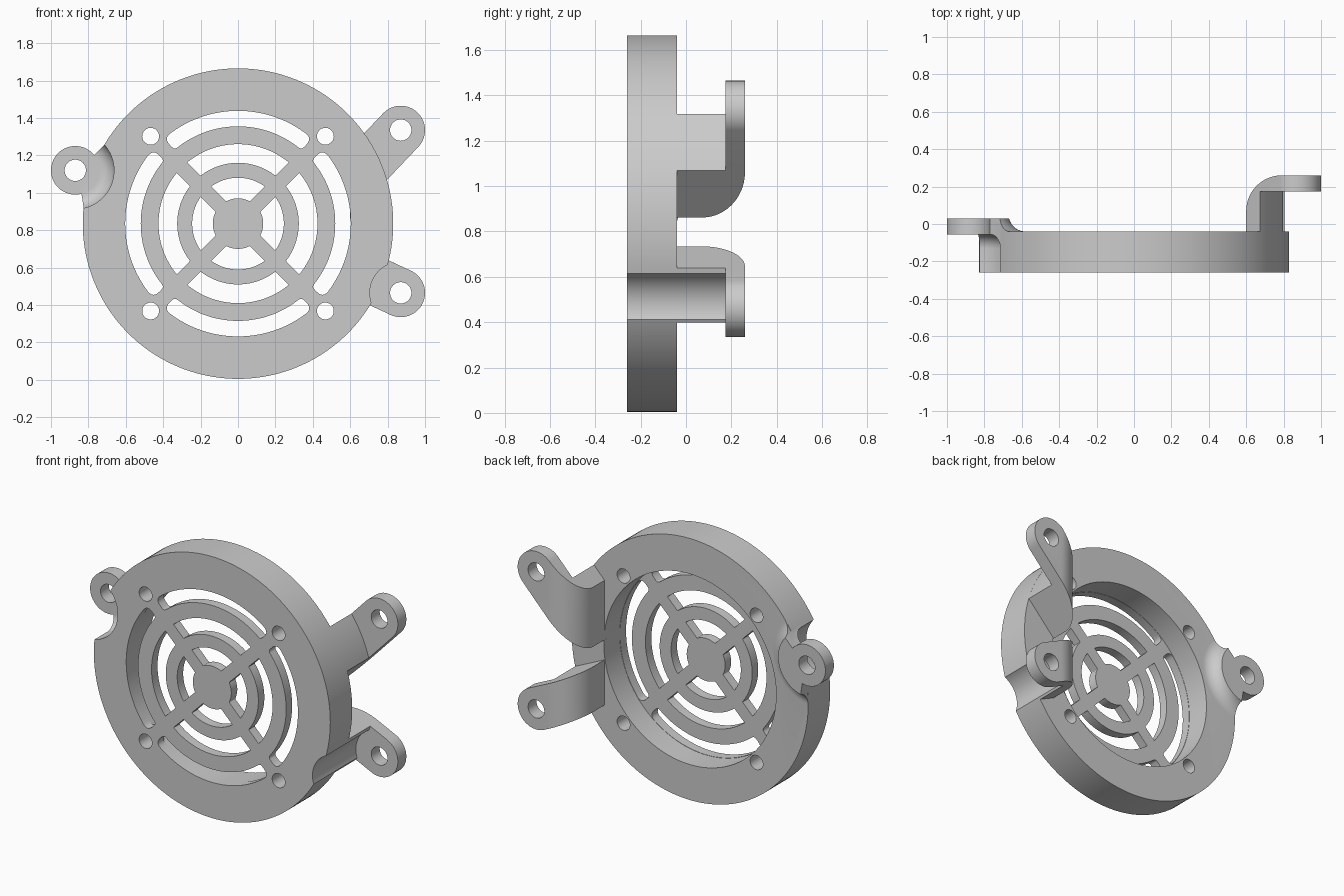
import bpy, bmesh
from math import pi, sin, cos, asin, atan2, hypot, radians
from mathutils import Matrix

if "Cube" in bpy.data.objects:
    bpy.data.objects.remove(bpy.data.objects["Cube"])

CZ = 0.835          # height of the guard's centre
R = 0.83            # outer radius


def finish(name, bm):
    bmesh.ops.recalc_face_normals(bm, faces=bm.faces)
    me = bpy.data.meshes.new(name)
    bm.to_mesh(me)
    bm.free()
    ob = bpy.data.objects.new(name, me)
    bpy.context.collection.objects.link(ob)
    return ob


def prism(name, outlines, y0, y1):
    """Extrude one or more (x, z) outlines from y0 to y1."""
    bm = bmesh.new()
    for pts in outlines:
        a = [bm.verts.new((x, y0, z)) for x, z in pts]
        b = [bm.verts.new((x, y1, z)) for x, z in pts]
        bm.faces.new(a)
        bm.faces.new(b[::-1])
        for i in range(len(a)):
            j = (i + 1) % len(a)
            bm.faces.new((a[i], b[i], b[j], a[j]))
    return finish(name, bm)


def lathe(name, profile, cx, cz, n=96):
    """Revolve an (r, y) profile about a y-parallel axis."""
    bm = bmesh.new()
    vs = [bm.verts.new((cx + r, y, cz)) for r, y in profile]
    es = [bm.edges.new(p) for p in zip(vs, vs[1:])]
    bmesh.ops.spin(bm, geom=vs + es, cent=(cx, 0, cz), axis=(0, 1, 0),
                   angle=2 * pi, steps=n, use_merge=False)
    bmesh.ops.remove_doubles(bm, verts=bm.verts, dist=1e-5)
    return finish(name, bm)


def boolean(ob, other, op):
    m = ob.modifiers.new(op, 'BOOLEAN')
    m.object, m.operation, m.solver = other, op, 'EXACT'
    bpy.context.view_layer.objects.active = ob
    bpy.ops.object.modifier_apply(modifier=m.name)
    bpy.data.objects.remove(other)


def arc(cx, cz, r, a0, a1, n):
    return [(cx + r * cos(a0 + (a1 - a0) * i / n), cz + r * sin(a0 + (a1 - a0) * i / n))
            for i in range(n + 1)]


def circle(cx, cz, r, n=48):
    return arc(cx, cz, r, 0, 2 * pi, n)[:-1]


def slot(r0, r1, k, f, g, h=0.04):
    """Quarter-ring slot between the spokes, corners rounded by f (outer) and g (inner)."""
    def e(r, w):
        return pi / 4 - asin(w / r)

    def corner(p, q, s):
        return [tuple((1 - t) ** 2 * a + 2 * t * (1 - t) * b + t * t * c
                for a, b, c in zip(p, q, s)) for t in [i / 6 for i in range(7)]]
    n = 20
    half = [(r0, e(r0, h + g) * i / n) for i in range(n)]
    half += corner((r0, e(r0, h + g)), (r0, e(r0, h)), (r0 + g, e(r0 + g, h)))
    half += corner((r1 - f, e(r1 - f, h)), (r1, e(r1, h)), (r1, e(r1, h + f)))
    half += [(r1, e(r1, h + f) * (1 - i / n)) for i in range(1, n + 1)]
    full = half + [(r, -a) for r, a in half[-2:0:-1]]
    return [(r * cos(a + k * pi / 2), CZ + r * sin(a + k * pi / 2)) for r, a in full]


# Ring body: hollow at the back, thin grille at the front
guard = prism("fan_guard", [circle(0, CZ, R, 160)], -0.26, -0.04)
boolean(guard, prism("recess", [circle(0, CZ, 0.605, 128)], -0.20, 0.1), 'DIFFERENCE')
openings = []
for k in range(4):
    openings += [slot(0.52, 0.603, k, 0.045, 0.02), slot(0.325, 0.425, k, 0.004, 0.004),
                 slot(0.135, 0.245, k, 0.004, 0.004)]
# Four corner screw holes
openings += [circle(sx * 0.467, CZ + sz * 0.467, 0.045) for sx in (-1, 1) for sz in (-1, 1)]
boolean(guard, prism("openings", openings, -0.4, 0.1), 'DIFFERENCE')

# Left lug: flared boss trimmed to the lug outline
LX, LZ = -0.87, 1.12
a = atan2(LZ - CZ, LX)
d = radians
outline = arc(LX, LZ, 0.13, a - d(123), a + d(123), 40)
outline += arc(0, CZ, R - 0.001, a + d(12.5), a + d(22), 8)
outline += [(0.62 * cos(a + d(t)), CZ + 0.62 * sin(a + d(t))) for t in (22, 8, -8, -22)]
outline += arc(0, CZ, R - 0.001, a - d(22), a - d(12.5), 8)
flare = [(0, 0.03)]
flare += [(0.29 + 0.09 * cos(t), 0.05 + 0.09 * sin(t))
          for t in [d(193 + 77 * i / 12) for i in range(13)]]
flare[1] = (flare[1][0], 0.03)
flare += [(0.29, -0.15), (0, -0.15)]
lug = lathe("left_lug", flare, LX, LZ)
boolean(lug, prism("lug_outline", [outline], -0.2, 0.1), 'INTERSECT')
boolean(guard, lug, 'UNION')

# Rounded clearance pocket in front of the left lug
pocket = [(0, -0.055)]
pocket += [(0.13 + 0.077 * sin(t), -0.132 + 0.077 * cos(t))
           for t in [pi / 2 * i / 12 for i in range(13)]]
pocket += [(0.207, -0.35), (0, -0.35)]
boolean(guard, lathe("pocket", pocket, LX, LZ), 'DIFFERENCE')


def arm(name, cx, cz, direction):
    """Right-hand arm: post on the ring, rounded bend, flat tab beyond the rim."""
    t = radians(direction)
    strip = arc(cx, cz, 0.13, t - pi / 2, t + pi / 2, 32)
    bx, bz = -0.6 * cos(t), -0.6 * sin(t)
    strip += [(strip[-1][0] + bx, strip[-1][1] + bz), (strip[0][0] + bx, strip[0][1] + bz)]
    post = prism(name, [strip], -0.06, 0.22)
    boolean(post, prism("disc", [circle(0, CZ, R - 0.0005, 160)], -0.5, 0.5), 'INTERSECT')
    boolean(post, prism("tab", [strip], 0.175, 0.26), 'UNION')
    # bend outline in (x, y), extruded upward through the arm
    bend = [(1.2, -0.2), (1.2, 0.4), (0.8, 0.4)]
    bend += [(0.8, 0.261)] + arc(0.79, 0.07, 0.19, pi / 2, pi, 20) + [(0.6, -0.2)]
    cut = prism("bend", [bend], 0, 2)
    cut.data.transform(Matrix(((1, 0, 0, 0), (0, 0, 1, 0), (0, 1, 0, 0), (0, 0, 0, 1))))
    cut.data.flip_normals()
    boolean(post, cut, 'INTERSECT')
    return post


# Right arms, with a driver clearance in front of the lower one
tabs = [("upper_arm", 0.87, 1.335, 46.5), ("lower_arm", 0.87, 0.465, -25)]
for spec in tabs:
    boolean(guard, arm(*spec), 'UNION')
boolean(guard, prism("clearance", [circle(0.87, 0.465, 0.165, 96)], -0.4, 0.175), 'DIFFERENCE')

# Mounting holes through the three tabs
holes = [circle(x, z, 0.057) for x, z in ((LX, LZ), (0.87, 1.335), (0.87, 0.465))]
boolean(guard, prism("mount_holes", holes, -0.4, 0.4), 'DIFFERENCE')

bpy.ops.object.select_all(action='DESELECT')
guard.select_set(True)
bpy.context.view_layer.objects.active = guard
bpy.ops.object.shade_smooth_by_angle(angle=radians(30))
